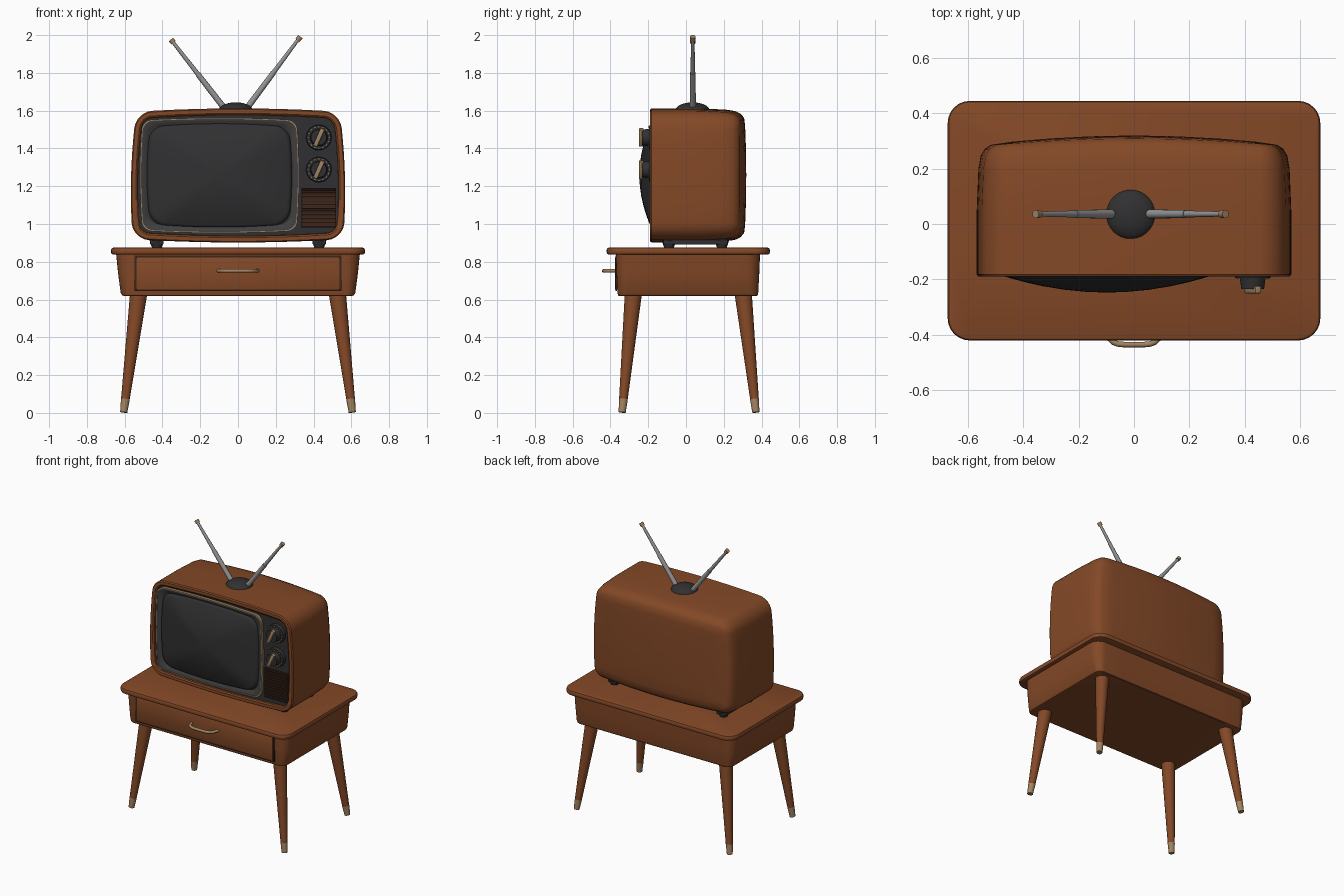
import bpy, bmesh, math
from mathutils import Vector, Matrix

if "Cube" in bpy.data.objects:
    bpy.data.objects.remove(bpy.data.objects["Cube"])


def material(name, r, g, b):
    m = bpy.data.materials.new(name)
    m.use_nodes = True
    m.diffuse_color = (r, g, b, 1)
    m.node_tree.nodes["Principled BSDF"].inputs["Base Color"].default_value = (r, g, b, 1)
    return m


WOOD = material("warm wood", 0.23, 0.066, 0.02)
GAP = material("dark brown", 0.045, 0.018, 0.01)
DARK = material("charcoal", 0.03, 0.03, 0.032)
GREY = material("dark grey", 0.05, 0.05, 0.052)
BRASS = material("dull brass", 0.36, 0.23, 0.12)
STEEL = material("steel", 0.3, 0.3, 0.3)


def finish(name, bm, mat, angle=35):
    bmesh.ops.recalc_face_normals(bm, faces=bm.faces)
    me = bpy.data.meshes.new(name)
    bm.to_mesh(me)
    bm.free()
    me.materials.append(mat)
    ob = bpy.data.objects.new(name, me)
    bpy.context.collection.objects.link(ob)
    bpy.ops.object.select_all(action='DESELECT')
    ob.select_set(True)
    bpy.context.view_layer.objects.active = ob
    bpy.ops.object.shade_smooth_by_angle(angle=math.radians(angle))
    return ob


def outline(cx, cy, hx, hy, r, bulge=0.0, side=8, arc=7):
    """Rounded rectangle whose sides bow outward by bulge."""
    pts = []
    corners = [(1, 1), (-1, 1), (-1, -1), (1, -1)]
    for i, (sx, sy) in enumerate(corners):
        for k in range(arc):
            a = math.pi / 2 * (i + k / (arc - 1))
            pts.append(Vector((sx * (hx - r) + r * math.cos(a), sy * (hy - r) + r * math.sin(a))))
        a = math.pi / 2 * (i + 1)
        nx, ny = corners[(i + 1) % 4]
        end = Vector((nx * (hx - r) + r * math.cos(a), ny * (hy - r) + r * math.sin(a)))
        start = pts[-1].copy()
        pts += [start.lerp(end, k / side) for k in range(1, side)]
    return [(cx + p.x + bulge * (1 - (p.y / hy) ** 2) * p.x / hx,
             cy + p.y + bulge * (1 - (p.x / hx) ** 2) * p.y / hy) for p in pts]


def loft(name, rings, mat, caps=True, angle=35):
    bm = bmesh.new()
    loops = [[bm.verts.new(p) for p in ring] for ring in rings]
    for a, b in zip(loops, loops[1:]):
        for i in range(len(a)):
            j = (i + 1) % len(a)
            bm.faces.new((a[i], a[j], b[j], b[i]))
    if caps:
        bm.faces.new(loops[0])
        bm.faces.new(loops[-1])
    return finish(name, bm, mat, angle)


def upright(pts, y):
    return [(x, y, z) for x, z in pts]


def flat(pts, z):
    return [(x, y, z) for x, y in pts]


def box(name, center, size, mat, turn=0.0, bevel=0.004):
    bm = bmesh.new()
    bmesh.ops.create_cube(bm, size=1)
    bmesh.ops.scale(bm, vec=size, verts=bm.verts)
    if bevel:
        bmesh.ops.bevel(bm, geom=bm.edges[:], offset=bevel, segments=2, affect='EDGES', profile=0.5)
    bmesh.ops.transform(bm, matrix=Matrix.Translation(center) @ Matrix.Rotation(turn, 4, 'Y'), verts=bm.verts)
    return finish(name, bm, mat)


def rod(name, a, b, ra, rb, mat, segments=24):
    a, b = Vector(a), Vector(b)
    bm = bmesh.new()
    place = Matrix.Translation((a + b) / 2) @ (b - a).to_track_quat('Z', 'Y').to_matrix().to_4x4()
    bmesh.ops.create_cone(bm, cap_ends=True, segments=segments, radius1=ra, radius2=rb,
                          depth=(b - a).length, matrix=place)
    return finish(name, bm, mat)


# Table top and tapered apron
loft("table_top", [flat(outline(0, 0.012, 0.672 - d, 0.432 - d, 0.08 - d), z)
                   for d, z in [(0.012, 0.838), (0.003, 0.842), (0, 0.85), (0, 0.864), (0.004, 0.872), (0.014, 0.876)]], WOOD)
loft("table_apron", [flat(outline(0, 0.01, 0.645 - d, 0.382 - d * 0.4, 0.075 - d), z)
                     for d, z in [(0.045, 0.618), (0.032, 0.622), (0.024, 0.635), (0.01, 0.74), (0, 0.84)]], WOOD)

# Drawer with a shadow gap and a bowed pull
box("drawer_gap", (0, -0.37, 0.738), (1.095, 0.008, 0.188), GAP, bevel=0)
box("drawer_front", (0, -0.366, 0.738), (1.075, 0.022, 0.17), WOOD)
path = bpy.data.curves.new("drawer_handle", 'CURVE')
path.dimensions = '3D'
path.bevel_depth = 0.01
path.bevel_resolution = 3
path.use_fill_caps = True
spline = path.splines.new('POLY')
spline.points.add(14)
for i, p in enumerate(spline.points):
    t = -1 + 2 * i / 14
    p.co = (0.105 * t, -0.37 - 0.065 * (1 - abs(t) ** 5) ** 0.7, 0.752, 1)
path.materials.append(BRASS)
bpy.context.collection.objects.link(bpy.data.objects.new("drawer_handle", path))

# Splayed legs with brass tips
for sx, side in ((1, "left"), (-1, "right")):
    for end, foot_y, top_y in (("front", -0.338, -0.278), ("back", 0.37, 0.302)):
        foot = Vector((sx * 0.605, foot_y, 0.003))
        top = Vector((sx * 0.525, top_y, 0.64))
        ankle = foot.lerp(top, 0.11)
        rod(f"{end}_{side}_leg", ankle, top, 0.023, 0.046, WOOD)
        rod(f"{end}_{side}_leg_tip", foot, ankle, 0.019, 0.0235, BRASS)

# Television cabinet: bowed shell with front rim and domed back
MID = 1.257


def cabinet_ring(inset, y, dome=0.0, scale=1.0):
    pts = outline(0, 0, 0.548 - inset, 0.337 - inset, max(0.085 - inset, 0.02), 0.018)
    ring = []
    for x, z in pts:
        x, z = x * scale, z * scale
        bow = dome * (1 - (x / 0.56) ** 2) * (1 - 0.3 * (z / 0.35) ** 2)
        ring.append((x * (1 - 0.05 * z), y + bow, MID + z))
    return ring


loft("cabinet", [cabinet_ring(0.034, -0.16), cabinet_ring(0.034, -0.184), cabinet_ring(0.026, -0.19),
                 cabinet_ring(0.006, -0.19), cabinet_ring(0, -0.182), cabinet_ring(0, 0.05),
                 cabinet_ring(0.006, 0.2, 0.01), cabinet_ring(0.014, 0.245, 0.02),
                 cabinet_ring(0.028, 0.268, 0.028), cabinet_ring(0.05, 0.28, 0.036)]
     + [cabinet_ring(0.05, 0.283, 0.036, s) for s in (0.85, 0.6, 0.3, 0.04)], WOOD)
loft("front_panel", [cabinet_ring(0.035, -0.162), cabinet_ring(0.035, -0.17)], DARK)

# Screen, sloped surround and brass trim
SX = -0.098


def screen_ring(inset, y):
    return upright(outline(SX, MID, 0.409 - inset, 0.293 - inset, 0.05, 0.012), y)


loft("screen_trim", [screen_ring(0, -0.168), screen_ring(0, -0.19), screen_ring(0.006, -0.19),
                     screen_ring(0.006, -0.168)], BRASS, caps=False)
loft("screen_surround", [screen_ring(0.006, -0.168), screen_ring(0.006, -0.187), screen_ring(0.014, -0.187),
                         screen_ring(0.036, -0.172)], GREY, caps=False)
screen = []
for s in (1.0, 0.98, 0.95, 0.88, 0.76, 0.6, 0.4, 0.2, 0.03):
    pts = outline(0, 0, 0.366, 0.258, 0.07, 0.018)
    lip = 0.0 if s == 1.0 else 0.014
    screen.append([(SX + x * s, -0.17 - lip - 0.063 * (1 - s * s), MID + z * s) for x, z in pts])
loft("screen", screen, DARK, angle=50)

# Two tuning knobs with dotted dials and pointer grips
for i, z in enumerate((1.458, 1.288)):
    x = 0.428
    rod(f"dial_{i}", (x, -0.165, z), (x, -0.195, z), 0.068, 0.064, DARK, 40)
    for k in range(16):
        a = math.tau * k / 16
        p = Vector((x + 0.057 * math.cos(a), -0.194, z + 0.057 * math.sin(a)))
        rod(f"dial_mark_{i}_{k}", p, p + Vector((0, -0.004, 0)), 0.0035, 0.0035, BRASS, 6)
    rod(f"knob_{i}", (x, -0.19, z), (x, -0.234, z), 0.047, 0.041, DARK, 40)
    box(f"knob_grip_{i}", (x, -0.237, z), (0.024, 0.026, 0.1), BRASS, turn=math.radians(24))

# Speaker grille with slats
box("speaker_back", (0.427, -0.171, 1.085), (0.184, 0.014, 0.21), GAP, bevel=0)
for k in range(11):
    box(f"speaker_slat_{k}", (0.427, -0.181, 0.99 + 0.019 * k), (0.178, 0.012, 0.009), GAP, bevel=0.002)

# Cabinet feet and skids
for sx, side in ((1, "left"), (-1, "right")):
    box(f"{side}_skid", (sx * 0.43, 0.05, 0.904), (0.07, 0.34, 0.026), DARK)
    for end, y in (("front", -0.09), ("back", 0.19)):
        rod(f"{end}_{side}_foot", (sx * 0.43, y, 0.875), (sx * 0.43, y, 0.925), 0.026, 0.042, DARK)

# Antenna dome and two telescopic rods
dome = []
for k in range(8):
    a = math.pi / 2 * k / 7.3
    dome.append([(-0.012 + 0.091 * math.cos(a) * math.cos(math.tau * j / 40),
                  0.034 + 0.091 * math.cos(a) * math.sin(math.tau * j / 40),
                  1.6 + 0.044 * math.sin(a)) for j in range(40)])
loft("antenna_base", dome, DARK)
for side, base, tip in (("left", (0.045, 0.036, 1.61), (0.33, 0.036, 1.992)),
                        ("right", (-0.07, 0.036, 1.61), (-0.355, 0.036, 1.977))):
    a, b = Vector(base), Vector(tip)
    rod(f"{side}_antenna_lower", a, a.lerp(b, 0.5), 0.0165, 0.0145, STEEL, 16)
    rod(f"{side}_antenna_upper", a.lerp(b, 0.5), a.lerp(b, 0.96), 0.0125, 0.009, STEEL, 16)
    rod(f"{side}_antenna_tip", a.lerp(b, 0.95), b, 0.014, 0.015, BRASS, 16)
